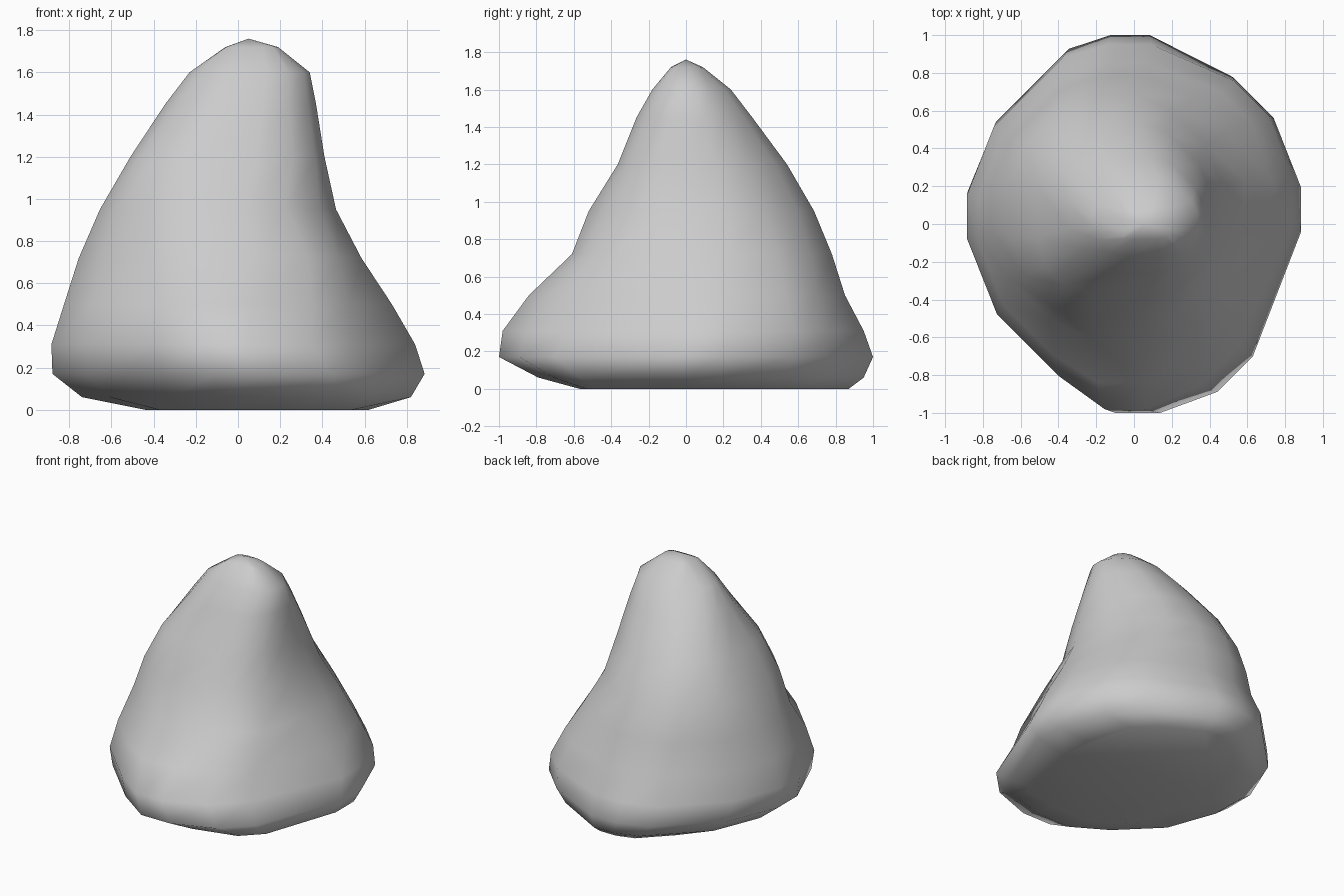
import bpy, bmesh, math
from mathutils import Vector

if "Cube" in bpy.data.objects:
    bpy.data.objects.remove(bpy.data.objects["Cube"])

# Boulder levels: height, then reach in 8 directions
# (right, back-right, back, back-left, left, front-left, front, front-right)
LEVELS = [
    (0.00, .62, .78, .87, .70, .44, .52, .57, .72),
    (0.06, .82, .86, .95, .80, .74, .70, .79, .85),
    (0.17, .885, .92, 1.0, .90, .88, .83, 1.0, .94),
    (0.31, .84, .91, .95, .89, .885, .85, .98, .85),
    (0.50, .73, .82, .85, .82, .825, .79, .84, .77),
    (0.72, .585, .70, .78, .78, .755, .67, .61, .62),
    (0.95, .465, .565, .685, .715, .655, .605, .52, .48),
    (1.20, .41, .47, .54, .58, .51, .49, .365, .41),
    (1.45, .37, .37, .355, .37, .345, .30, .265, .33),
    (1.60, .34, .30, .24, .21, .23, .20, .18, .28),
    (1.72, .19, .16, .09, .08, .06, .085, .08, .17),
]
PEAK = (0.05, 0.0, 1.76)
# Where the uneven foot keeps its corners along each of the 8 sides
FOOT_CUTS = [(.47, .74), (.25, .62), (.38, .74), (.12, .75),
             (.32, .65), (.24, .74), (.15, .62), (.2, .54)]


def outline(reach, z):
    """Octagon touching each reach line, with its corners cut to 16 sides."""
    corners = []
    step = math.pi / 4
    for i in range(8):
        a, b = i * step, (i + 1) * step
        h, k = reach[i], reach[(i + 1) % 8]
        x = (h * math.sin(b) - k * math.sin(a)) / math.sin(step)
        y = (k * math.cos(a) - h * math.cos(b)) / math.sin(step)
        corners.append(Vector((x, y)))
    blend = min(1, max(0, (1.0 - z) / 0.6))
    points = []
    for i, (s, t) in enumerate(FOOT_CUTS):
        p, q = corners[i - 1], corners[i]
        points += [p.lerp(q, 0.23 + (s - 0.23) * blend),
                   p.lerp(q, 0.77 + (t - 0.77) * blend)]
    return points


# Boulder body: loft the outlines and close both ends
bm = bmesh.new()
rings = [[bm.verts.new((p.x, p.y, z)) for p in outline(reach, z)]
         for z, *reach in LEVELS]
n = len(rings[0])
for low, high in zip(rings, rings[1:]):
    for i in range(n):
        j = (i + 1) % n
        bm.faces.new((low[i], low[j], high[j], high[i]))
bm.faces.new(rings[0][::-1])
peak = bm.verts.new(PEAK)
for i in range(n):
    bm.faces.new((rings[-1][i], rings[-1][(i + 1) % n], peak))
bmesh.ops.recalc_face_normals(bm, faces=bm.faces)

mesh = bpy.data.meshes.new("boulder")
bm.to_mesh(mesh)
bm.free()
boulder = bpy.data.objects.new("boulder", mesh)
bpy.context.collection.objects.link(boulder)

# Plain stone colour, smooth shading
stone = bpy.data.materials.new("grey stone")
stone.diffuse_color = (0.6, 0.6, 0.6, 1)
stone.use_nodes = True
stone.node_tree.nodes["Principled BSDF"].inputs["Base Color"].default_value = stone.diffuse_color
mesh.materials.append(stone)
for face in mesh.polygons:
    face.use_smooth = True
